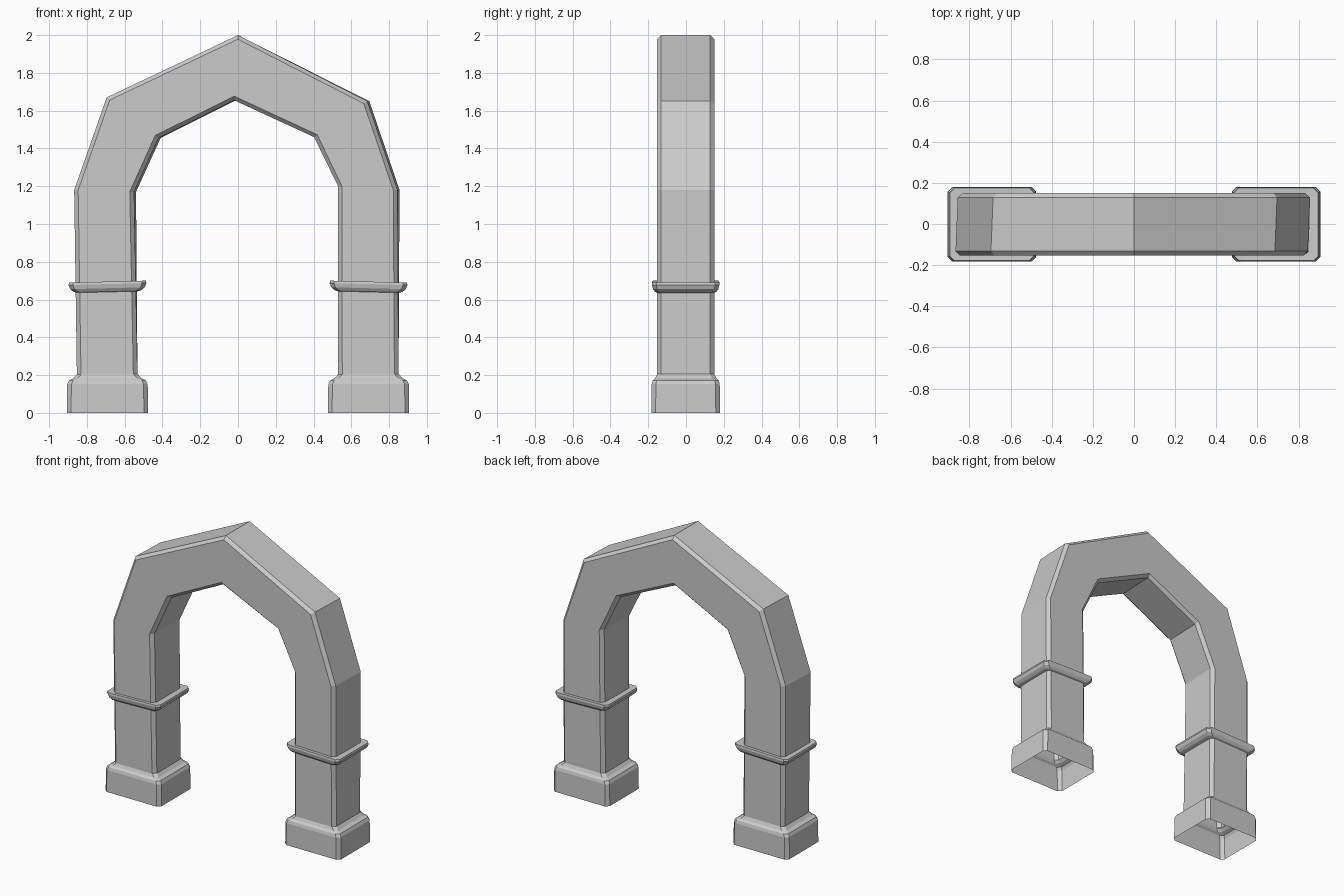
import bpy, bmesh
from mathutils import Vector

if "Cube" in bpy.data.objects:
    bpy.data.objects.remove(bpy.data.objects["Cube"])


def ring(outer, inner, y0, y1, c):
    """Chamfered rectangle between an outer and inner (x, z) point."""
    o, i = Vector((outer[0], 0, outer[1])), Vector((inner[0], 0, inner[1]))
    d = (i - o).normalized() * c
    pts = [(o + d, y0), (i - d, y0), (i, y0 + c), (i, y1 - c),
           (i - d, y1), (o + d, y1), (o, y1 - c), (o, y0 + c)]
    return [Vector((p.x, y, p.z)) for p, y in pts]


def loft(name, rings):
    """Skin a list of eight-point rings, leaving the ends open."""
    bm = bmesh.new()
    loops = [[bm.verts.new(p) for p in r] for r in rings]
    for a, b in zip(loops, loops[1:]):
        for k in range(8):
            n = (k + 1) % 8
            bm.faces.new((a[k], a[n], b[n], b[k]))
    bmesh.ops.recalc_face_normals(bm, faces=bm.faces)
    mesh = bpy.data.meshes.new(name)
    bm.to_mesh(mesh)
    bm.free()
    obj = bpy.data.objects.new(name, mesh)
    bpy.context.collection.objects.link(obj)
    return obj


# Arch body: (outer, inner) pairs along the span, slightly irregular
stations = [((-0.853, 0.20), (-0.532, 0.20)),
            ((-0.862, 1.18), (-0.545, 1.17)),
            ((-0.690, 1.67), (-0.415, 1.455)),
            ((0.000, 2.00), (-0.015, 1.655)),
            ((0.690, 1.65), (0.408, 1.46)),
            ((0.850, 1.18), (0.535, 1.20)),
            ((0.850, 0.20), (0.530, 0.20))]
arch = loft("arch", [ring(o, i, -0.154, 0.15, 0.022) for o, i in stations])
# The back sits slightly to the right of the front towards the top
for v in arch.data.vertices:
    if 0.5 < v.co.z < 1.9:
        v.co.x += 0.04 * v.co.y

# Leg mouldings: (z, overhang beyond the shaft)
base_profile = [(0, 0.054), (0.152, 0.052), (0.172, 0.042),
                (0.184, 0.018), (0.205, 0.0)]
collar_profile = [(0.638, -0.005), (0.645, 0.018), (0.66, 0.036), (0.682, 0.045),
                  (0.695, 0.042), (0.693, -0.005)]
for side, s in (("left", -1), ("right", 1)):
    for part, profile, spread in (("base", base_profile, 0.55),
                                  ("collar", collar_profile, 0.6)):
        rings = [ring((s * (0.852 + e), z), (s * (0.53 - e), z),
                      -0.153 - e * spread, 0.15 + e * spread, 0.022)
                 for z, e in profile]
        obj = loft(f"{side}_{part}", rings)
        if part == "collar":
            for v in obj.data.vertices:
                v.co.z -= 0.025 * (abs(v.co.x) - 0.69)
